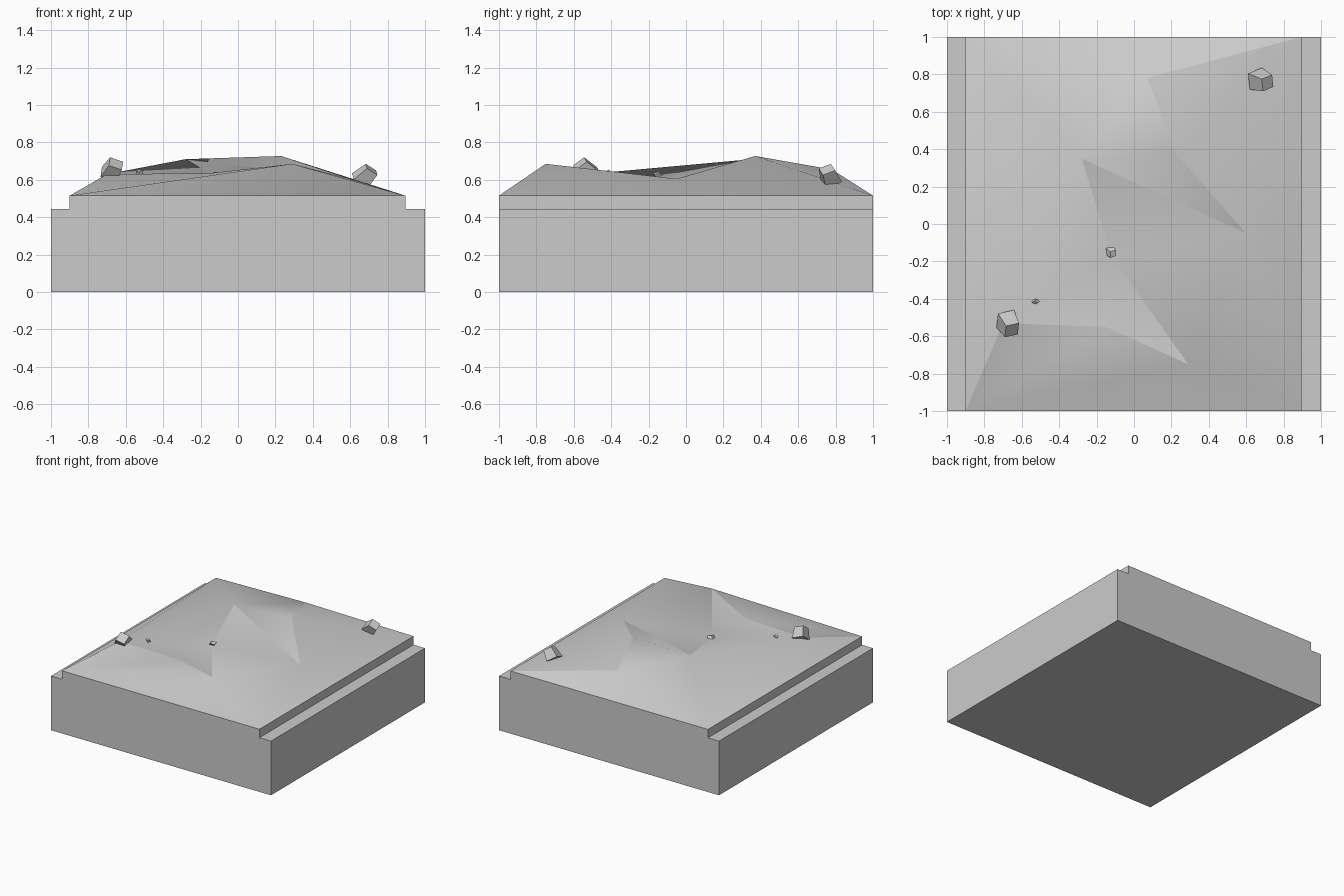
import bpy
from mathutils import Matrix, Vector, Euler

if "Cube" in bpy.data.objects:
    bpy.data.objects.remove(bpy.data.objects["Cube"])


def make(name, verts, faces, smooth=False):
    me = bpy.data.meshes.new(name)
    me.from_pydata([tuple(v) for v in verts], [], faces)
    used = {i for f in faces for i in f}
    me.update()
    ob = bpy.data.objects.new(name, me)
    bpy.context.collection.objects.link(ob)
    for p in me.polygons:
        p.use_smooth = smooth
    return ob


# stepped ground block: profile swept from front to back, top left open for the terrain
prof = [(-.9, .515), (-.9, .445), (-1, .445), (-1, 0),
        (1, 0), (1, .445), (.895, .445), (.895, .515)]
n = len(prof)
verts = [(x, y, z) for y in (-1, 1) for x, z in prof]
faces = [(i, i + n, i + 1 + n, i + 1) for i in range(n - 1)]
faces += [tuple(range(n)), tuple(range(2 * n - 1, n - 1, -1))]
make("ground_block", verts, faces)

# terrain points: four corners, then the zigzag line between the two patches
pts = [(-.9, -1, .515), (.895, -1, .515), (.895, 1, .515), (-.9, 1, .515),
       (.07, .78, .655), (.23, .37, .727), (.6, -.05, .605), (-.28, .35, .71),
       (-.12, -.17, .615), (.29, -.75, .685), (-.15, -.55, .635), (-.7, -.53, .63)]
right = [(2, 4, 5), (2, 5, 6), (2, 6, 1), (6, 7, 8), (6, 8, 9),
         (6, 9, 1), (9, 10, 0), (10, 11, 0), (9, 0, 1)]
left = [(8, 9, 10), (6, 7, 5), (7, 4, 5), (3, 4, 2), (3, 7, 4),
        (3, 0, 11), (11, 10, 8), (11, 8, 7), (3, 11, 7)]


def patch(name, tris):
    ids = sorted({i for t in tris for i in t})
    out = []
    for a, b, c in tris:
        A, B, C = (Vector(pts[i]) for i in (a, b, c))
        if (B - A).cross(C - A).z < 0:
            b, c = c, b
        out.append(tuple(ids.index(i) for i in (a, b, c)))
    make(name, [pts[i] for i in ids], out, True)


patch("terrain_right", right)
patch("terrain_left", left)


# rocks: tilted, tapered cubes fitted to a bounding box
def rock(name, lo, hi, rot, taper):
    R = Euler(rot).to_matrix()
    vs = []
    for x in (-1, 1):
        for y in (-1, 1):
            for z in (-1, 1):
                s = taper if z > 0 else 1
                vs.append(R @ Vector((x * s, y * s, z)))
    for k in range(3):
        a, b = min(v[k] for v in vs), max(v[k] for v in vs)
        for v in vs:
            v[k] = lo[k] + (v[k] - a) / (b - a) * (hi[k] - lo[k])
    make(name, vs, [(0, 1, 3, 2), (4, 6, 7, 5), (0, 4, 5, 1),
                    (2, 3, 7, 6), (0, 2, 6, 4), (1, 5, 7, 3)])


rock("rock_front_left", (-.735, -.605, .585), (-.615, -.46, .72), (.75, .35, .2), .8)
rock("rock_back_right", (.61, .71, .555), (.745, .835, .685), (.5, .6, .4), .75)
rock("pebble_middle", (-.15, -.18, .605), (-.095, -.118, .643), (.5, .4, .3), .8)
rock("pebble_left", (-.545, -.428, .625), (-.505, -.4, .655), (.4, -.5, .6), .8)
